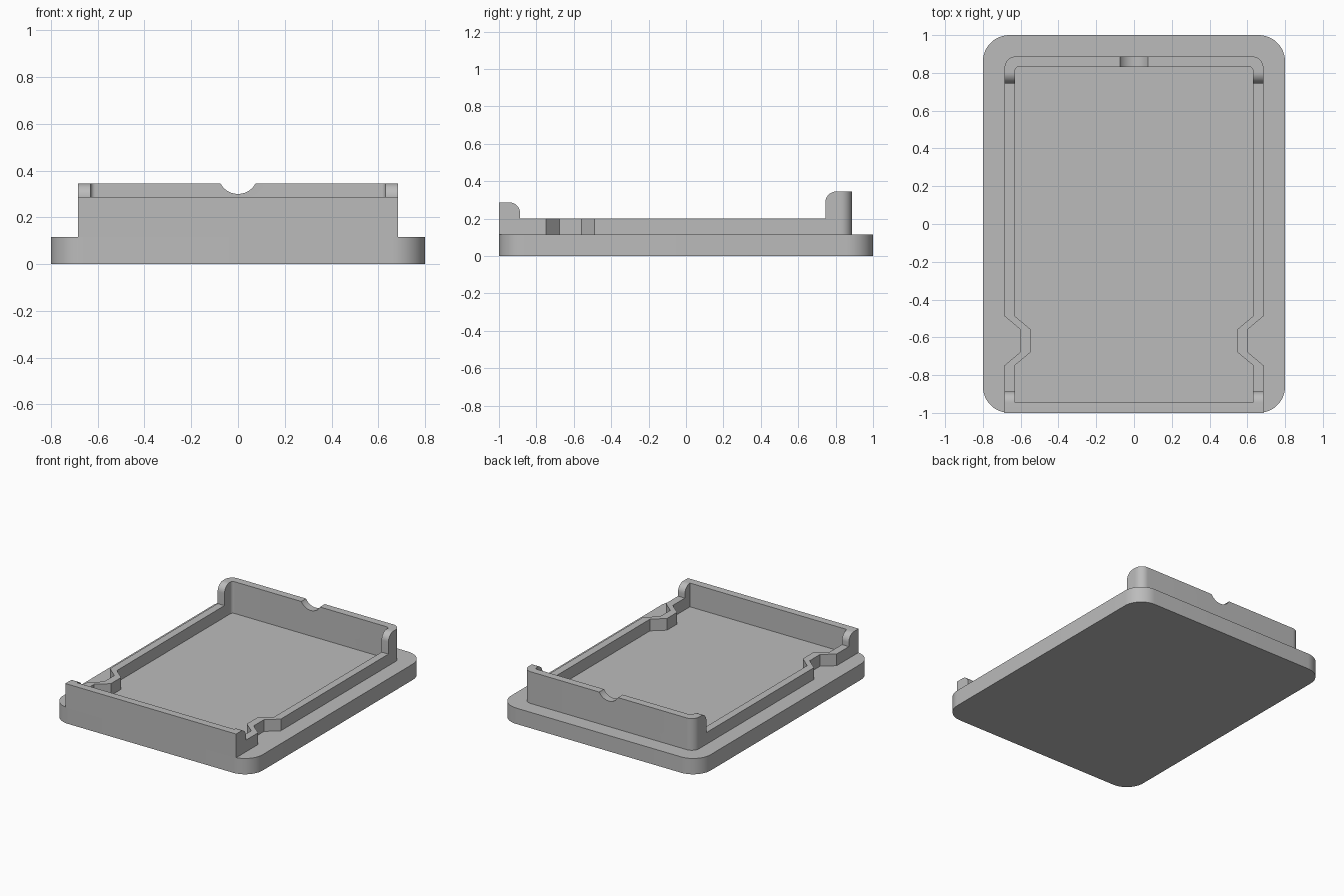
import bpy
import bmesh
from math import sin, cos, pi
from mathutils import Vector

cube = bpy.data.objects.get("Cube")
if cube:
    bpy.data.objects.remove(cube, do_unlink=True)

grey = bpy.data.materials.new("plain grey")
grey.use_nodes = True
color = (0.5, 0.5, 0.5, 1)
grey.diffuse_color = color
grey.node_tree.nodes["Principled BSDF"].inputs["Base Color"].default_value = color

BASE_TOP = 0.115


def rounded(points, steps=12):
    """Outline of (a, b, radius) points; right-angle corners with a radius become arcs."""
    out = []
    for i, (a, b, r) in enumerate(points):
        p = Vector((a, b))
        if r == 0:
            out.append(p)
            continue
        u = (Vector(points[i - 1][:2]) - p).normalized()
        v = (Vector(points[(i + 1) % len(points)][:2]) - p).normalized()
        centre = p + (u + v) * r
        for k in range(steps + 1):
            t = k / steps * pi / 2
            out.append(centre - (v * cos(t) + u * sin(t)) * r)
    return out


def prism(name, outline, low, high, along_x=False):
    """Extrude an outline along z, or a (y, z) outline along x."""
    place = (lambda p: (low, p.x, p.y)) if along_x else (lambda p: (p.x, p.y, low))
    move = Vector((high - low, 0, 0)) if along_x else Vector((0, 0, high - low))
    bm = bmesh.new()
    face = bm.faces.new([bm.verts.new(place(p)) for p in outline])
    top = bmesh.ops.extrude_face_region(bm, geom=[face], use_keep_orig=True)["geom"]
    bmesh.ops.translate(bm, vec=move, verts=[v for v in top if isinstance(v, bmesh.types.BMVert)])
    bmesh.ops.recalc_face_normals(bm, faces=bm.faces)
    mesh = bpy.data.meshes.new(name)
    bm.to_mesh(mesh)
    bm.free()
    mesh.materials.append(grey)
    obj = bpy.data.objects.new(name, mesh)
    bpy.context.collection.objects.link(obj)
    return obj


def select(obj):
    bpy.ops.object.select_all(action='DESELECT')
    obj.select_set(True)
    bpy.context.view_layer.objects.active = obj


def cut(obj, cutter, operation):
    cutter.hide_render = True
    mod = obj.modifiers.new("cut", 'BOOLEAN')
    mod.operation = operation
    mod.solver = 'EXACT'
    mod.object = cutter
    select(obj)
    bpy.ops.object.modifier_apply(modifier=mod.name)
    bpy.data.objects.remove(cutter, do_unlink=True)


def wall_outline(x, front, back, radius):
    """Symmetric outline with a pinched-in waist on each side."""
    pinch = x - 0.085
    half = [(x, front, 0), (x, -0.748, 0), (pinch, -0.677, 0),
            (pinch, -0.56, 0), (x, -0.488, 0), (x, back, radius)]
    return rounded(half + [(-a, b, r) for a, b, r in reversed(half)])


# Base plate
base = prism("base_plate", rounded([(-0.8, -1, 0.14), (0.8, -1, 0.14),
                                    (0.8, 1, 0.14), (-0.8, 1, 0.14)]), 0, BASE_TOP)

# Rim wall: outer shell trimmed to the stepped side profile, then hollowed
rim = prism("rim_wall", wall_outline(0.685, -1, 0.887, 0.06), BASE_TOP, 0.5)
profile = rounded([(-1.2, 0, 0), (1.2, 0, 0), (1.2, 0.345, 0), (0.745, 0.345, 0.058),
                   (0.745, 0.2, 0), (-0.887, 0.2, 0), (-0.887, 0.287, 0.058), (-1.2, 0.287, 0)])
cut(rim, prism("side_profile", profile, -1, 1, along_x=True), 'INTERSECT')
cut(rim, prism("inner_space", wall_outline(0.63, -0.945, 0.832, 0.02), 0, 0.6), 'DIFFERENCE')

# Thumb notch in the back wall
bpy.ops.mesh.primitive_cylinder_add(vertices=64, radius=0.085, depth=0.3,
                                    location=(0, 0.86, 0.385), rotation=(pi / 2, 0, 0))
notch = bpy.context.object
notch.name = "thumb_notch"
notch.data.materials.append(grey)
cut(rim, notch, 'DIFFERENCE')

for obj in (base, rim):
    select(obj)
    bpy.ops.object.shade_smooth_by_angle(angle=pi / 6)
